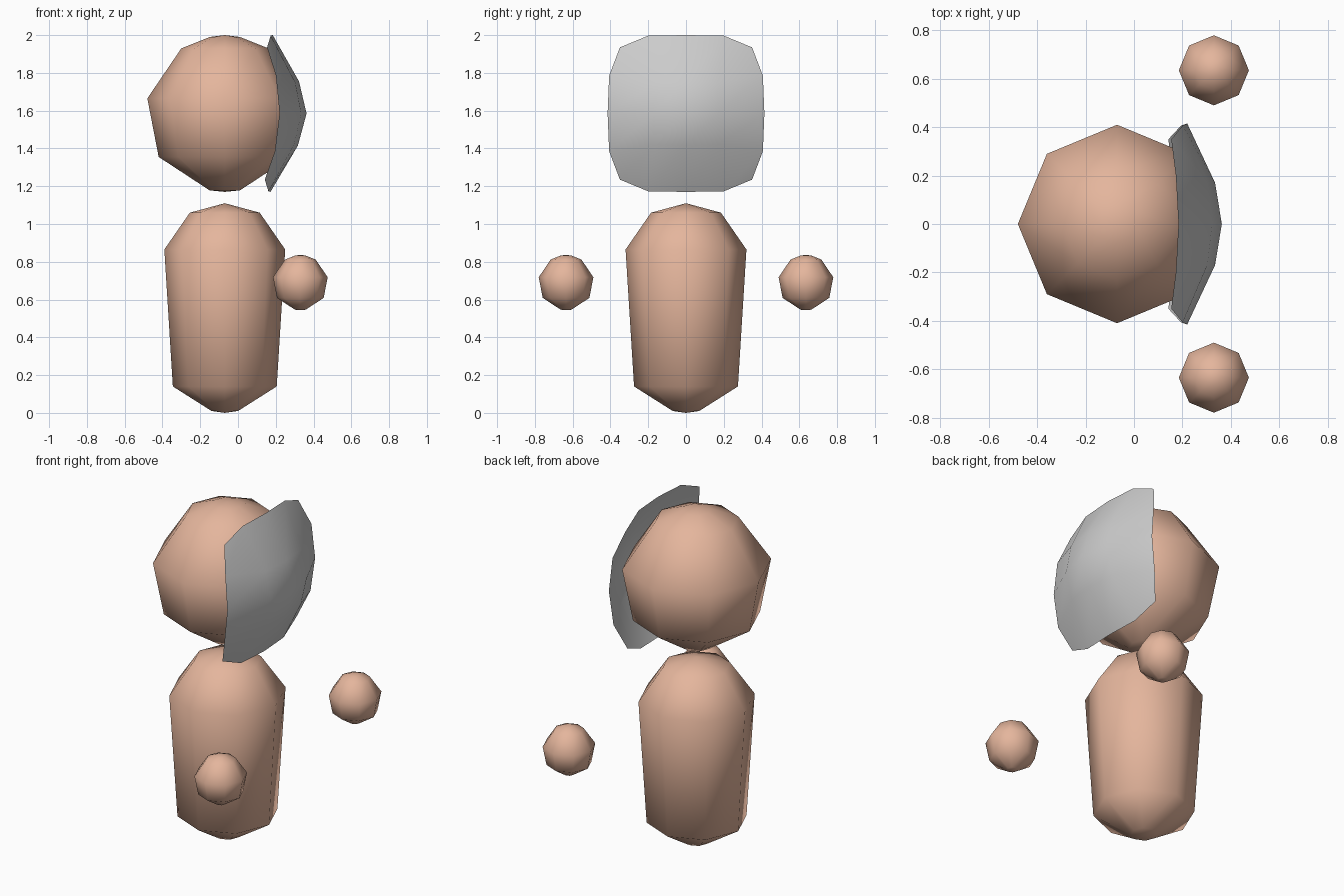
import bpy, bmesh, math

cube = bpy.data.objects.get("Cube")
if cube:
    bpy.data.objects.remove(cube, do_unlink=True)


def make_material(name, rgb):
    mat = bpy.data.materials.new(name)
    mat.use_nodes = True
    color = (*rgb, 1.0)
    mat.diffuse_color = color
    mat.node_tree.nodes["Principled BSDF"].inputs["Base Color"].default_value = color
    return mat


skin = make_material("peach skin", (0.78, 0.465, 0.335))
grey = make_material("light grey", (0.60, 0.60, 0.60))


def finish(bm, name, mat, location=(0, 0, 0)):
    bmesh.ops.recalc_face_normals(bm, faces=bm.faces)
    for f in bm.faces:
        f.smooth = True
    mesh = bpy.data.meshes.new(name)
    bm.to_mesh(mesh)
    bm.free()
    mesh.materials.append(mat)
    obj = bpy.data.objects.new(name, mesh)
    obj.location = location
    bpy.context.collection.objects.link(obj)
    return obj


def revolve(name, profile, location, scale=1.0, sides=8):
    """Closed low-poly solid: (radius, z) profile from bottom pole to top pole."""
    bm = bmesh.new()
    bottom = bm.verts.new((0, 0, profile[0][1] * scale))
    top = bm.verts.new((0, 0, profile[-1][1] * scale))
    rings = []
    for r, z in profile[1:-1]:
        rings.append([bm.verts.new((r * scale * math.cos(k * math.tau / sides),
                                    r * scale * math.sin(k * math.tau / sides),
                                    z * scale)) for k in range(sides)])
    for k in range(sides):
        n = (k + 1) % sides
        bm.faces.new((bottom, rings[0][n], rings[0][k]))
        bm.faces.new((rings[-1][k], rings[-1][n], top))
        for a, b in zip(rings, rings[1:]):
            bm.faces.new((a[k], a[n], b[n], b[k]))
    return finish(bm, name, skin, location)


# Head and hands share one rounded profile
ball = [(0, -0.415), (0.08, -0.407), (0.35, -0.23), (0.41, 0.08),
        (0.23, 0.345), (0.08, 0.405), (0, 0.415)]
revolve("head", ball, (-0.07, 0, 1.585))
for side, y in (("left", 0.635), ("right", -0.635)):
    revolve(side + "_hand", ball, (0.33, y, 0.69), scale=0.353)

# Body, tapering downwards
body = [(0, 0.0), (0.07, 0.01), (0.275, 0.14), (0.32, 0.865), (0.185, 1.06), (0, 1.11)]
revolve("body", body, (-0.07, 0, 0))

# Face shield: bulged 4 x 4 sheet, one quarter given as (y, z, x) and mirrored
quarter = {
    (0, 0): (0, 0, 0.363), (1, 0): (0.17, 0, 0.335), (2, 0): (0.415, 0, 0.22),
    (0, 1): (0, 0.17, 0.32), (1, 1): (0.17, 0.165, 0.30), (2, 1): (0.407, 0.20, 0.198),
    (0, 2): (0, 0.415, 0.178), (1, 2): (0.20, 0.412, 0.167), (2, 2): (0.35, 0.35, 0.148),
}
bm = bmesh.new()
grid = {}
for i in range(-2, 3):
    for j in range(-2, 3):
        y, z, x = quarter[abs(i), abs(j)]
        grid[i, j] = bm.verts.new((x + 0.003 * j, math.copysign(y, i), math.copysign(z, j)))
for i in range(-2, 2):
    for j in range(-2, 2):
        bm.faces.new((grid[i, j], grid[i + 1, j], grid[i + 1, j + 1], grid[i, j + 1]))
finish(bm, "face_shield", grey, (0, 0, 1.585))
